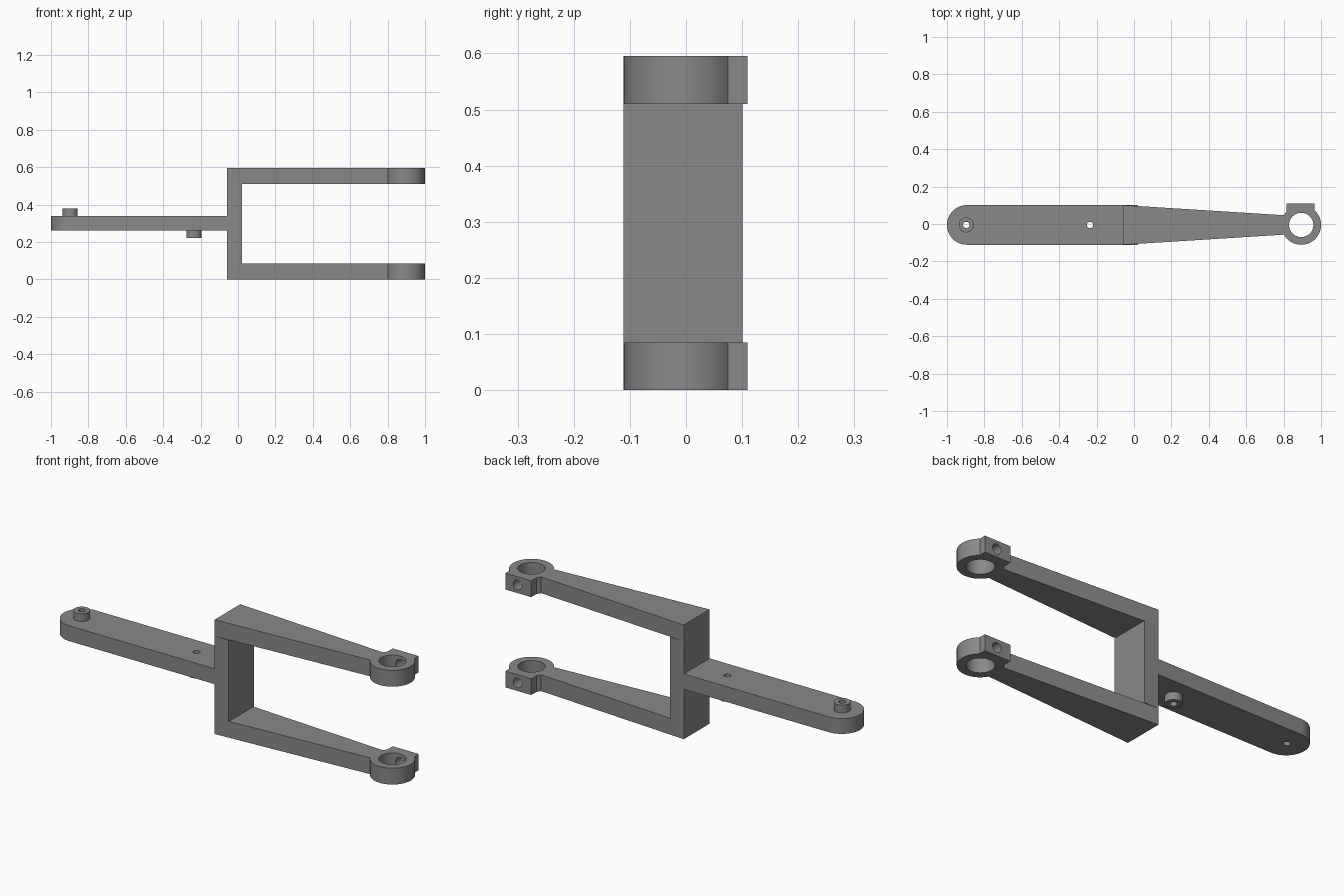
import bpy, bmesh, math
from mathutils import Matrix

if "Cube" in bpy.data.objects:
    bpy.data.objects.remove(bpy.data.objects["Cube"])

YC = -0.005            # centre line of the whole part
ARM_T, TOP = 0.085, 0.595
RING_X, RING_R, BORE_R = 0.894, 0.106, 0.065
WEB_X0, WEB_X1, HALF_W = -0.058, 0.022, 0.106

grey = bpy.data.materials.new("grey metal")
grey.diffuse_color = (0.25, 0.25, 0.25, 1)
grey.use_nodes = True
grey.node_tree.nodes["Principled BSDF"].inputs["Base Color"].default_value = grey.diffuse_color


def arc(cx, r, a0, a1, n):
    """Points on an arc centred on the centre line, angles in radians."""
    return [(cx + r * math.cos(a0 + (a1 - a0) * i / n),
             r * math.sin(a0 + (a1 - a0) * i / n)) for i in range(n + 1)]


def plate(name, outline, z0, z1):
    """Extrude a closed outline from z0 up to z1."""
    bm = bmesh.new()
    face = bm.faces.new([bm.verts.new((x, y + YC, z0)) for x, y in outline])
    ext = bmesh.ops.extrude_face_region(bm, geom=[face])
    verts = [v for v in ext["geom"] if isinstance(v, bmesh.types.BMVert)]
    bmesh.ops.translate(bm, verts=verts, vec=(0, 0, z1 - z0))
    bmesh.ops.recalc_face_normals(bm, faces=bm.faces)
    return add(name, bm)


def cylinder(name, r, depth, loc, along_y=False, n=40):
    bm = bmesh.new()
    m = Matrix.Translation(loc)
    if along_y:
        m = m @ Matrix.Rotation(math.pi / 2, 4, 'X')
    bmesh.ops.create_cone(bm, cap_ends=True, segments=n, radius1=r, radius2=r,
                          depth=depth, matrix=m)
    return add(name, bm)


def add(name, bm):
    me = bpy.data.meshes.new(name)
    bm.to_mesh(me)
    bm.free()
    me.materials.append(grey)
    ob = bpy.data.objects.new(name, me)
    bpy.context.collection.objects.link(ob)
    return ob


def combine(ob, tool, op):
    """Apply a boolean and discard the tool."""
    mod = ob.modifiers.new("cut", 'BOOLEAN')
    mod.operation, mod.solver, mod.object = op, 'EXACT', tool
    dg = bpy.context.evaluated_depsgraph_get()
    me = bpy.data.meshes.new_from_object(ob.evaluated_get(dg))
    ob.modifiers.clear()
    ob.data = me
    bpy.data.objects.remove(tool)


# fork arm outline: taper, clamp ring and clamp block in one profile
neck = 0.052
a_neck = math.asin(neck / RING_R)
bx0, bx1, block_y = 0.815, 0.964, 0.115
a_b0 = math.acos((bx0 - RING_X) / RING_R)
a_b1 = math.acos((bx1 - RING_X) / RING_R)
arm_outline = ([(WEB_X0, HALF_W), (WEB_X0, -HALF_W)]
               + arc(RING_X, RING_R, -math.pi + a_neck, a_b1, 48)
               + [(bx1, block_y), (bx0, block_y)]
               + arc(RING_X, RING_R, a_b0, math.pi - a_neck, 4))

parts = []
for name, z0 in (("lower_arm", 0), ("upper_arm", TOP - ARM_T)):
    arm = plate(name, arm_outline, z0, z0 + ARM_T)
    zc = z0 + ARM_T / 2
    # shaft bore, then the screw hole through the block into the bore
    combine(arm, cylinder("bore", BORE_R, 0.3, (RING_X, YC, zc), n=64), 'DIFFERENCE')
    combine(arm, cylinder("screw_hole", 0.025, 0.2, (RING_X, YC + 0.1, zc), True, 32),
            'DIFFERENCE')
    parts.append(arm)

# upright web joining both arms
parts.append(plate("bridge", [(WEB_X0, -HALF_W), (WEB_X1, -HALF_W),
                              (WEB_X1, HALF_W), (WEB_X0, HALF_W)],
                   ARM_T, TOP - ARM_T))

# round-ended tang with one boss above, one below, both drilled through
bar = plate("tang", [(WEB_X0, -HALF_W), (WEB_X0, HALF_W)]
            + arc(-1 + HALF_W, HALF_W, math.pi / 2, 1.5 * math.pi, 32), 0.26, 0.34)
for x, z in ((-0.897, 0.345), (-0.235, 0.255)):
    combine(bar, cylinder("boss", 0.04, 0.07, (x, YC, z)), 'UNION')
    combine(bar, cylinder("pin_hole", 0.017, 0.4, (x, YC, 0.3), n=24), 'DIFFERENCE')
parts.append(bar)

# smooth curved walls, keep hard edges
for ob in parts:
    ob.select_set(True)
bpy.context.view_layer.objects.active = bar
bpy.ops.object.shade_smooth_by_angle(angle=math.radians(30))
